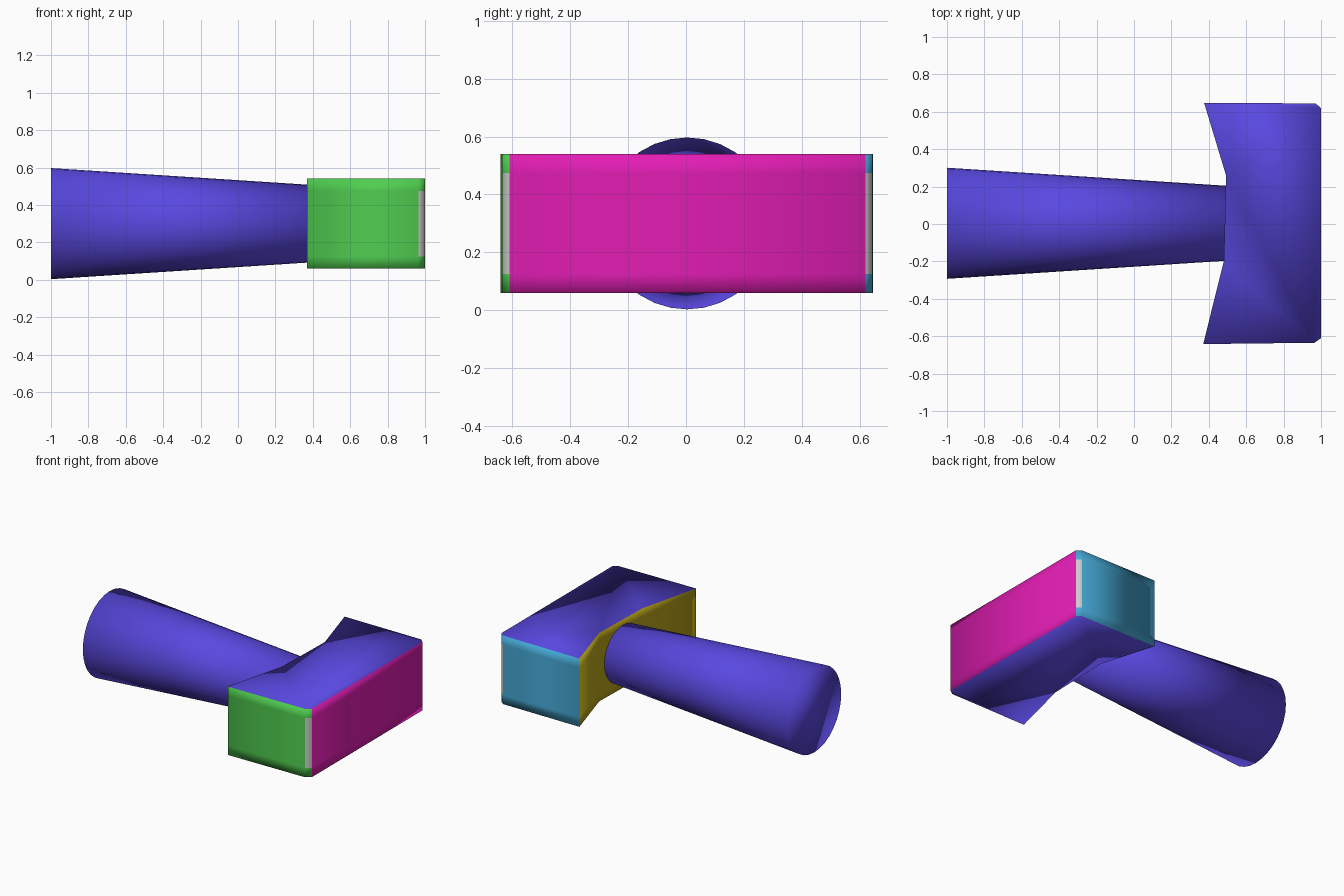
import bpy, bmesh, math
from mathutils import Matrix

if "Cube" in bpy.data.objects:
    bpy.data.objects.remove(bpy.data.objects["Cube"])


def material(name, rgb):
    m = bpy.data.materials.new(name)
    m.diffuse_color = (*rgb, 1)
    m.use_nodes = True
    m.node_tree.nodes["Principled BSDF"].inputs["Base Color"].default_value = m.diffuse_color
    return m


purple = material("purple", (0.10, 0.065, 0.75))
green = material("green", (0.08, 0.62, 0.08))
magenta = material("magenta", (0.75, 0.012, 0.45))
cyan = material("cyan", (0.06, 0.40, 0.68))
yellow = material("yellow", (0.50, 0.38, 0.01))
grey = material("grey", (0.6, 0.6, 0.6))


def finish(name, bm, mats):
    bmesh.ops.recalc_face_normals(bm, faces=bm.faces[:])
    for f in bm.faces:
        f.smooth = True
    mesh = bpy.data.meshes.new(name)
    bm.to_mesh(mesh)
    bm.free()
    for m in mats:
        mesh.materials.append(m)
    ob = bpy.data.objects.new(name, mesh)
    bpy.context.collection.objects.link(ob)
    return ob


# Tapered round handle lying along x
bm = bmesh.new()
bmesh.ops.create_cone(
    bm, cap_ends=True, segments=32, radius1=0.297, radius2=0.2, depth=1.5,
    matrix=Matrix.Translation((-0.25, 0.004, 0.3)) @ Matrix.Rotation(math.pi / 2, 4, 'Y'))
finish("handle", bm, [purple])

# Head: plan outline raised through four levels
outline = [(0.37, -0.642), (0.965, -0.635), (1.0, -0.61), (1.0, 0.62),
           (0.97, 0.645), (0.375, 0.647), (0.492, 0.26), (0.48, -0.2)]
levels = [0.06, 0.125, 0.475, 0.54]
mats = [purple, green, magenta, cyan, yellow, grey]
side_colour = [1, 1, 2, 3, 3, 4, 4, 4]
chamfers = (1, 3)

bm = bmesh.new()
rings = [[bm.verts.new((x, y, z)) for x, y in outline] for z in levels]
n = len(outline)
for k in range(3):
    for i in range(n):
        j = (i + 1) % n
        f = bm.faces.new((rings[k][i], rings[k][j], rings[k + 1][j], rings[k + 1][i]))
        # the middle of each corner chamfer is a bare strip
        f.material_index = 5 if (i in chamfers and k == 1) else side_colour[i]
bm.faces.new(rings[0][::-1])
bm.faces.new(rings[-1])
finish("head", bm, mats)
